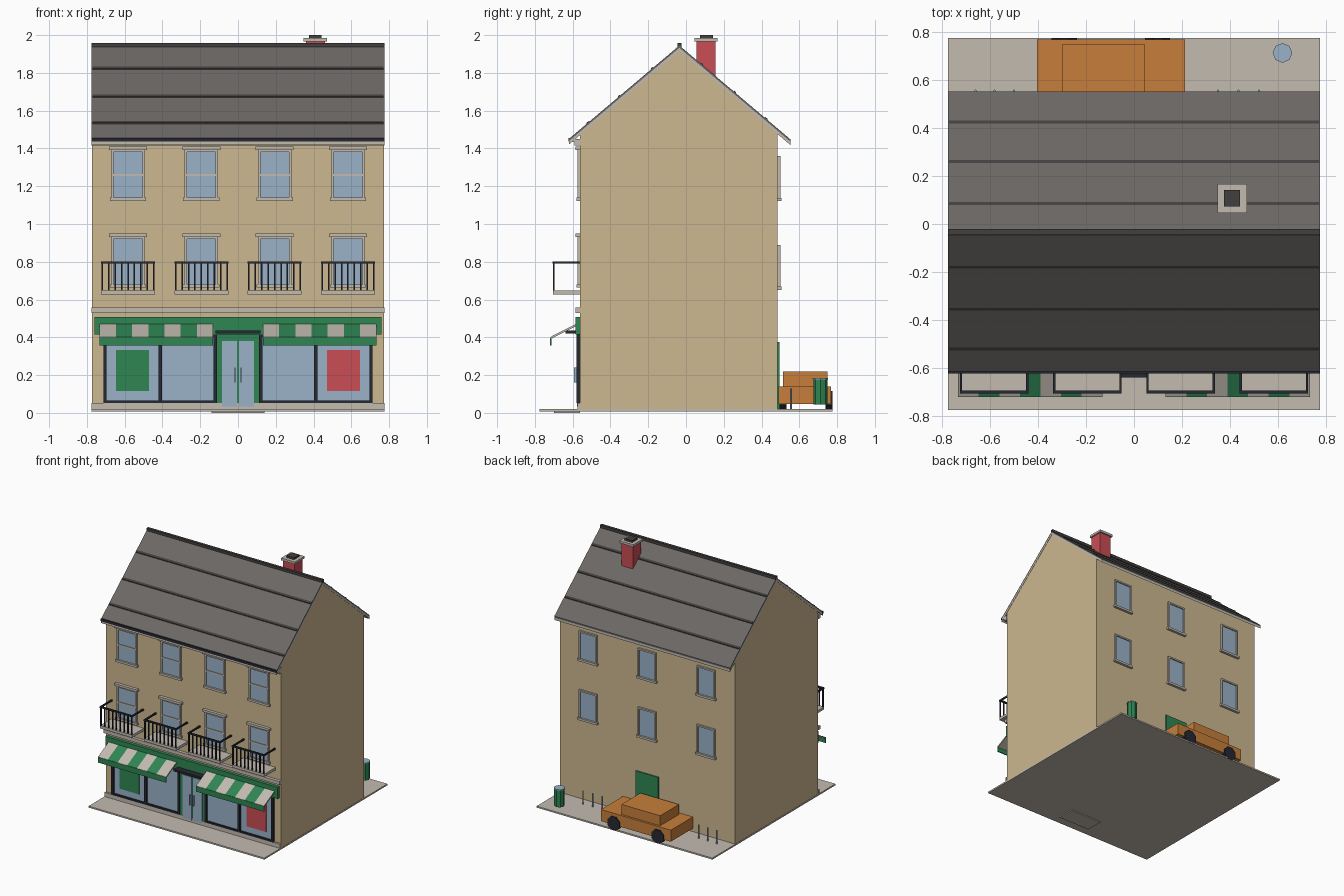
import bpy, bmesh, math

if "Cube" in bpy.data.objects:
    bpy.data.objects.remove(bpy.data.objects["Cube"])


def colour(name, r, g, b):
    m = bpy.data.materials.new(name)
    lin = [((c / 255 + 0.055) / 1.055) ** 2.4 for c in (r, g, b)]
    m.diffuse_color = (*lin, 1)
    m.use_nodes = True
    m.node_tree.nodes["Principled BSDF"].inputs["Base Color"].default_value = m.diffuse_color
    return m


WALL = colour("sandy render", 205, 184, 144)
STONE = colour("pale stone", 194, 187, 176)
SLATE = colour("roof slate", 107, 104, 101)
CHARCOAL = colour("charcoal", 66, 64, 63)
GLASS = colour("pale blue glass", 154, 178, 200)
GREEN = colour("shop green", 47, 134, 84)
DARK = colour("dark iron", 38, 40, 50)
RED = colour("brick red", 202, 77, 85)
ORANGE = colour("car orange", 199, 127, 59)


def finish(name, bm, mat):
    bmesh.ops.recalc_face_normals(bm, faces=bm.faces)
    me = bpy.data.meshes.new(name)
    bm.to_mesh(me)
    bm.free()
    me.materials.append(mat)
    ob = bpy.data.objects.new(name, me)
    bpy.context.collection.objects.link(ob)
    return ob


def boxes(name, mat, *specs):
    """One object made of boxes given as (x0, x1, y0, y1, z0, z1)."""
    bm = bmesh.new()
    for x0, x1, y0, y1, z0, z1 in specs:
        vs = bmesh.ops.create_cube(bm, size=1)["verts"]
        for v in vs:
            v.co = ((x0 + x1) / 2 + v.co.x * (x1 - x0),
                    (y0 + y1) / 2 + v.co.y * (y1 - y0),
                    (z0 + z1) / 2 + v.co.z * (z1 - z0))
    return finish(name, bm, mat)


def extrude(name, mat, profile, *spans):
    """Extrude a (y, z) profile along each (x0, x1) span."""
    bm = bmesh.new()
    for x0, x1 in spans:
        a = [bm.verts.new((x0, y, z)) for y, z in profile]
        b = [bm.verts.new((x1, y, z)) for y, z in profile]
        bm.faces.new(a)
        bm.faces.new(b[::-1])
        for i in range(len(a)):
            j = (i + 1) % len(a)
            bm.faces.new((a[i], b[i], b[j], a[j]))
    return finish(name, bm, mat)


def cylinder(name, mat, centre, r, depth, sides, along_y=False):
    bm = bmesh.new()
    bmesh.ops.create_cone(bm, cap_ends=True, segments=sides, radius1=r, radius2=r, depth=depth)
    ob = finish(name, bm, mat)
    ob.location = centre
    ob.rotation_euler = (math.pi / 2 if along_y else 0, 0, 0)
    return ob


W, FRONT, BACK = 0.775, -0.56, 0.485
RIDGE_Y, RIDGE_Z, SLOPE = -0.035, 1.945, 0.845


def roof_z(y):
    return RIDGE_Z - SLOPE * abs(y - RIDGE_Y)


# Ground slab, door step and gabled body
boxes("pavement", STONE, (-W, W, -0.775, 0.775, 0.008, 0.02))
boxes("door_step", STONE, (-0.14, 0.14, -0.70, FRONT, 0, 0.019))
extrude("house_body", WALL, [(FRONT, 0.015), (BACK, 0.015), (BACK, roof_z(BACK) - 0.022),
        (RIDGE_Y, RIDGE_Z - 0.022), (FRONT, roof_z(FRONT) - 0.022)], (-W + 0.002, W - 0.002))

# Roof covering over pale verge boards, battens and ridge
F, B = -0.62, 0.552
for name, mat, top, low in (("roof", SLATE, 0, 0.012), ("verge_boards", STONE, 0.012, 0.03)):
    extrude(name, mat, [(y, roof_z(y) - d) for y, d in
            ((F, top), (RIDGE_Y, top), (B, top), (B, low), (RIDGE_Y, low), (F, low))], (-W, W))
for y in (-0.52, -0.355, -0.18, 0.085, 0.26, 0.425):
    d = 0.006
    extrude("roof_batten", CHARCOAL, [(y - d, roof_z(y - d) - 0.005), (y + d, roof_z(y + d) - 0.005),
            (y + d, roof_z(y + d) + 0.006), (y - d, roof_z(y - d) + 0.006)], (-W + 0.005, W - 0.005))
boxes("ridge_cap", CHARCOAL, (-W, W, RIDGE_Y - 0.01, RIDGE_Y + 0.012, 1.93, 1.957))
boxes("eaves_gutter", DARK, (-W, W, F - 0.003, F + 0.012, 1.436, 1.456))
boxes("eaves_cornice", STONE, (-W, W, -0.59, FRONT, 1.415, 1.435), (-W, W, -0.612, FRONT, 1.435, 1.45))

# Chimney
boxes("chimney_stack", RED, (0.36, 0.46, 0.055, 0.155, 1.75, 1.97))
boxes("chimney_cap", STONE, (0.348, 0.47, 0.045, 0.167, 1.967, 1.985))
boxes("chimney_pot", CHARCOAL, (0.375, 0.442, 0.073, 0.142, 1.985, 2.0))


def window(x, z0, z1, w, y, out, rail):
    """Glazing with a stone surround; out is the wall's outward y sign."""
    def s(x0, x1, d, za, zb):
        ys = sorted((y - out * 0.01, y + out * d))
        return (x + x0, x + x1, *ys, za, zb)
    h, f = w / 2, 0.012
    boxes("window_glass", GLASS, s(-h, h, 0.005, z0, z1))
    parts = [s(-h - f, -h, 0.014, z0, z1), s(h, h + f, 0.014, z0, z1),
             s(-h - f, h + f, 0.014, z1, z1 + f), s(-h - 0.02, h + 0.02, 0.02, z0 - 0.017, z0)]
    if rail:  # front windows have a meeting rail and moulded head
        zm = (z0 + z1) / 2
        parts += [s(-h, h, 0.01, zm - 0.005, zm + 0.005),
                  s(-h - 0.025, h + 0.025, 0.024, z1 + f, z1 + 0.03)]
    boxes("window_surround", STONE, *parts)


for x in (-0.582, -0.194, 0.194, 0.582):
    window(x, 1.14, 1.38, 0.152, FRONT, -1, True)
    window(x, 0.68, 0.92, 0.152, FRONT, -1, True)
    # Balcony with iron railing
    boxes("balcony_slab", STONE, (x - 0.143, x + 0.143, -0.705, FRONT, 0.627, 0.648))
    y = -0.70
    rails = [(x - 0.143, x + 0.143, y - 0.006, y + 0.006, 0.79, 0.802)]
    for side in (-0.138, 0.138):
        rails.append((x + side - 0.005, x + side + 0.005, y, FRONT, 0.79, 0.802))
    for i in range(9):
        bx = x - 0.136 + i * 0.034
        rails.append((bx - 0.004, bx + 0.004, y - 0.004, y + 0.004, 0.645, 0.792))
    boxes("balcony_railing", DARK, *rails)
for x in (-0.52, 0, 0.52):
    for z in (0.668, 1.138):
        window(x, z, z + 0.21, 0.135, BACK, 1, False)

# Shopfront bands
boxes("string_course", STONE, (-W, W, -0.585, FRONT, 0.53, 0.557))
boxes("shop_fascia", GREEN, (-0.76, 0.76, -0.585, FRONT, 0.415, 0.507))
boxes("stall_riser", STONE, (-W, W, -0.575, FRONT, 0.02, 0.053))

# Display windows, posters and striped awnings on each side
for s, poster in ((-1, GREEN), (1, RED)):
    def span(a, b):
        return tuple(sorted((s * a, s * b)))
    boxes("shop_glass", GLASS, (*span(0.12, 0.71), -0.566, FRONT, 0.055, 0.415))
    boxes("shop_frame", DARK,
          *[(*span(c - 0.009, c + 0.009), -0.58, FRONT, 0.055, 0.415) for c in (0.12, 0.412, 0.704)],
          *[(*span(0.111, 0.713), -0.58, FRONT, z, z + 0.013) for z in (0.053, 0.402)])
    boxes("poster", poster, (*span(0.472, 0.647), -0.57, -0.56, 0.115, 0.332))
    cloth = [(-0.575, 0.475), (-0.718, 0.402), (-0.718, 0.39), (-0.575, 0.463)]
    step = 0.6 / 7
    strips = [span(0.132 + i * step, 0.132 + (i + 1) * step) for i in range(7)]
    extrude("awning_pale_stripes", STONE, cloth, *strips[::2])
    extrude("awning_green_stripes", GREEN, cloth, *strips[1::2])
    boxes("awning_valance", GREEN, (*span(0.132, 0.732), -0.72, -0.712, 0.358, 0.4))

# Double entrance door
boxes("door_frame", GREEN, (-0.112, 0.112, -0.572, FRONT, 0.02, 0.415))
for s in (-1, 1):
    x0, x1 = sorted((s * 0.005, s * 0.086))
    boxes("door_glass", GLASS, (x0, x1, -0.576, FRONT, 0.035, 0.38))
    x0, x1 = sorted((s * 0.012, s * 0.019))
    boxes("door_handle", GLASS, (x0, x1, -0.592, -0.575, 0.16, 0.24))
boxes("door_canopy", DARK, (-0.12, 0.12, -0.638, FRONT, 0.42, 0.435))
boxes("back_door", GREEN, (-0.1, 0.1, BACK - 0.01, BACK + 0.01, 0.02, 0.375))

# Parked car
boxes("car_body", ORANGE, (-0.403, 0.213, BACK + 0.005, 0.767, 0.048, 0.14))
boxes("car_cabin", ORANGE, (-0.297, 0.043, 0.513, 0.75, 0.14, 0.22))
for x in (-0.29, 0.098):
    for y in (0.513, 0.757):
        wheel = cylinder("car_wheel", DARK, (x, y, 0.062), 0.057, 0.036, 8, True)
        wheel.rotation_euler.y = math.pi / 8

# Bin and bollards
cylinder("bin_body", GREEN, (0.618, 0.712, 0.112), 0.038, 0.135, 8)
cylinder("bin_lid", GLASS, (0.618, 0.712, 0.182), 0.041, 0.008, 8)
for x in (-0.66, -0.58, -0.5, 0.35, 0.435, 0.52):
    cylinder("bollard", GLASS, (x, 0.555, 0.073), 0.005, 0.11, 6)
